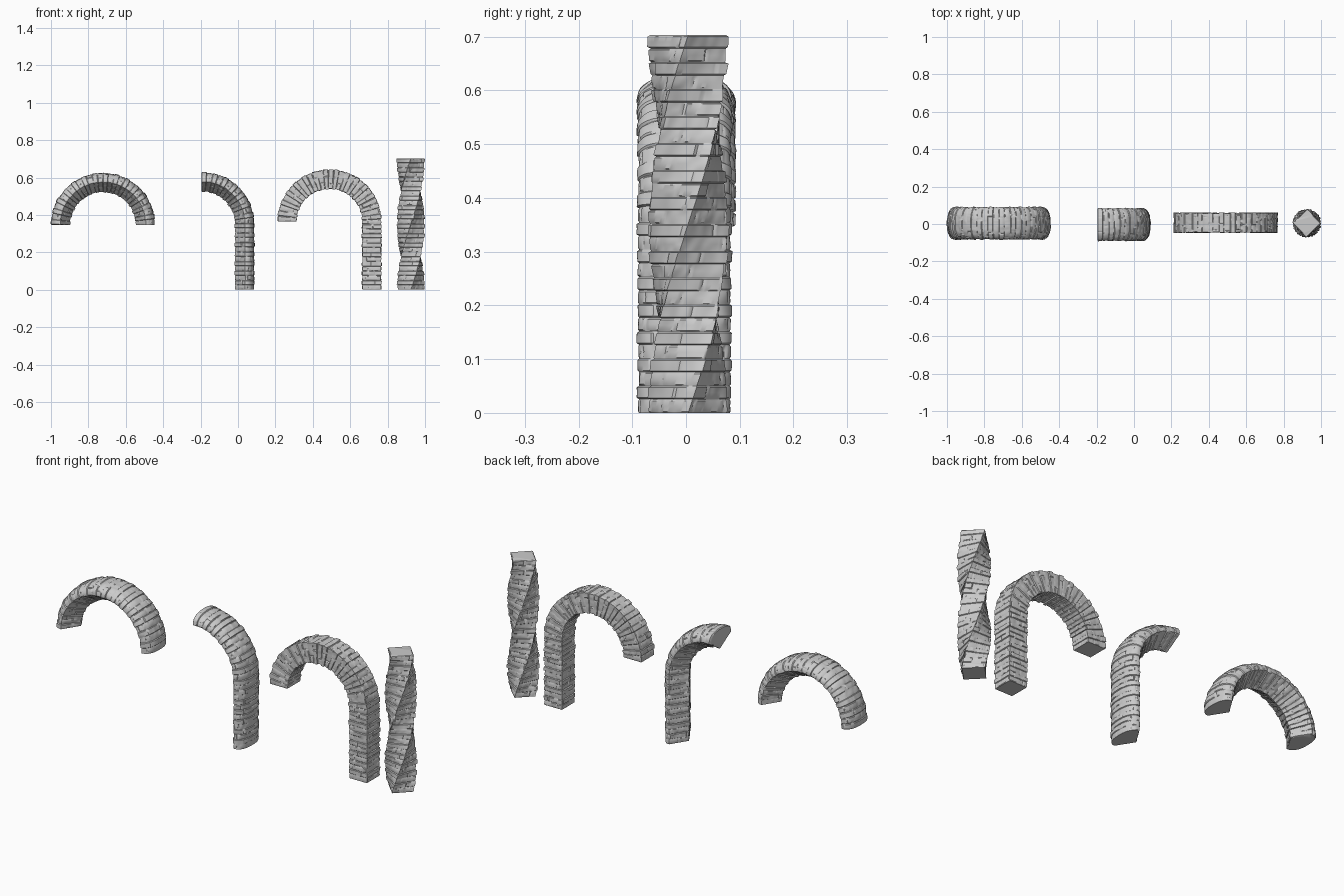
import bpy, math, random
from mathutils import Vector, noise

if "Cube" in bpy.data.objects:
    bpy.data.objects.remove(bpy.data.objects["Cube"])

random.seed(4)
R = 0.226          # arch centre-line radius
COURSE = 0.025     # brick course height


def square_section(w, d, n=24):
    c = [(-w, -d), (w, -d), (w, d), (-w, d)]
    return [Vector(c[k]).lerp(Vector(c[(k + 1) % 4]), i / n)
            for k in range(4) for i in range(n)]


def keel_section(depth, half, n=56, flat=22, e=2 / 2.4, mid=0.003):
    # Rounded outside (+a), V-shaped inside (-a)
    pts = []
    for i in range(n + 1):
        t = -math.pi / 2 + math.pi * i / n
        c, s = max(math.cos(t), 0.0), math.sin(t)
        pts.append(Vector((mid + (depth - mid) * c ** e,
                           math.copysign(half * abs(s) ** e, s))))
    keel = Vector((-depth, 0))
    pts += [pts[n].lerp(keel, i / flat) for i in range(1, flat)]
    pts += [keel.lerp(pts[0], i / flat) for i in range(flat)]
    return pts


def normals(pts):
    def n(p, q):
        d = (q - p).normalized()
        return Vector((d.y, -d.x))
    out = []
    for i, p in enumerate(pts):
        n1, n2 = n(pts[i - 1], p), n(p, pts[(i + 1) % len(pts)])
        out.append((n1 + n2) / (1 + max(n1.dot(n2), 0)))
    return out


def brick_sweep(name, section, length, place, brick=0.08):
    """Sweep a section along place(a, b, s) with raised bricks and sunk joints."""
    nrm, m = normals(section), len(section)
    dist = [0.0]
    for i in range(1, m):
        dist.append(dist[-1] + (section[i] - section[i - 1]).length)
    per = dist[-1] + (section[0] - section[-1]).length
    count = round(per / brick)
    courses = round(length / COURSE)
    verts, faces = [], []
    for k in range(courses):
        phase = (0.3 if k % 2 else 0.72) + random.uniform(-0.15, 0.15)
        push = [random.uniform(-0.001, 0.0014) for _ in range(count)]
        row = 0.0018 if k % 2 else -0.0004
        fr = [0.02, 0.12, 0.5, 0.88, 0.98]
        if k == 0:
            fr[0] = 0.0
        if k == courses - 1:
            fr[-1] = 1.0
        for j, f in enumerate(fr):
            s = (k + f) * length / courses
            for i, p in enumerate(section):
                u = dist[i] / per * count + phase
                b = int(u) % count
                edge = min(u % 1, 1 - u % 1) * per / count
                h = row + push[b]
                h += 0.0022 * noise.noise(Vector((p.x, p.y, s)) * 45)
                if edge < 0.0021:
                    h -= 0.0018
                if j in (0, 4):
                    h = -0.0016
                q = p + nrm[i] * h
                verts.append(place(q.x, q.y, s))
    rings = courses * 5
    for r in range(rings - 1):
        for i in range(m):
            n = (i + 1) % m
            faces.append((r * m + i, r * m + n, (r + 1) * m + n, (r + 1) * m + i))
    faces.append(tuple(reversed(range(m))))
    faces.append(tuple((rings - 1) * m + i for i in range(m)))
    me = bpy.data.meshes.new(name)
    me.from_pydata(verts, [], faces)
    me.validate()
    ob = bpy.data.objects.new(name, me)
    bpy.context.collection.objects.link(ob)
    bpy.ops.object.select_all(action='DESELECT')
    ob.select_set(True)
    bpy.context.view_layer.objects.active = ob
    bpy.ops.object.shade_smooth_by_angle(angle=math.radians(35))
    return ob


def arch_path(cx, cy, spring, straight):
    # Straight pier first, then the arc turning towards -x
    def place(a, b, s):
        if s <= straight:
            return (cx + R + a, cy + b, spring - straight + s)
        t = (s - straight) / R
        return (cx + (R + a) * math.cos(t), cy + b, spring + (R + a) * math.sin(t))
    return place


def twist_path(cx, cy, height):
    def place(a, b, s):
        t = math.pi / 4 + math.pi * s / height
        return (cx + a * math.cos(t) - b * math.sin(t),
                cy + a * math.sin(t) + b * math.cos(t), s)
    return place


keel = keel_section(0.051, 0.086)
square = square_section(0.05, 0.0515)

# Free-standing keeled arch
brick_sweep("keel_arch", keel, math.pi * R, arch_path(-0.722, 0.004, 0.347, 0))
# Keeled pier with quarter arch
brick_sweep("keel_pier_quarter_arch", keel, 0.354 + math.pi / 2 * R,
            arch_path(-0.191, -0.003, 0.35, 0.35))
# Square pier with full arch
brick_sweep("square_pier_arch", square, 0.365 + math.pi * R,
            arch_path(0.489, 0.007, 0.365, 0.365))
# Twisted square column
brick_sweep("twisted_column", square_section(0.0515, 0.0515), 0.703,
            twist_path(0.924, 0.004, 0.703))
